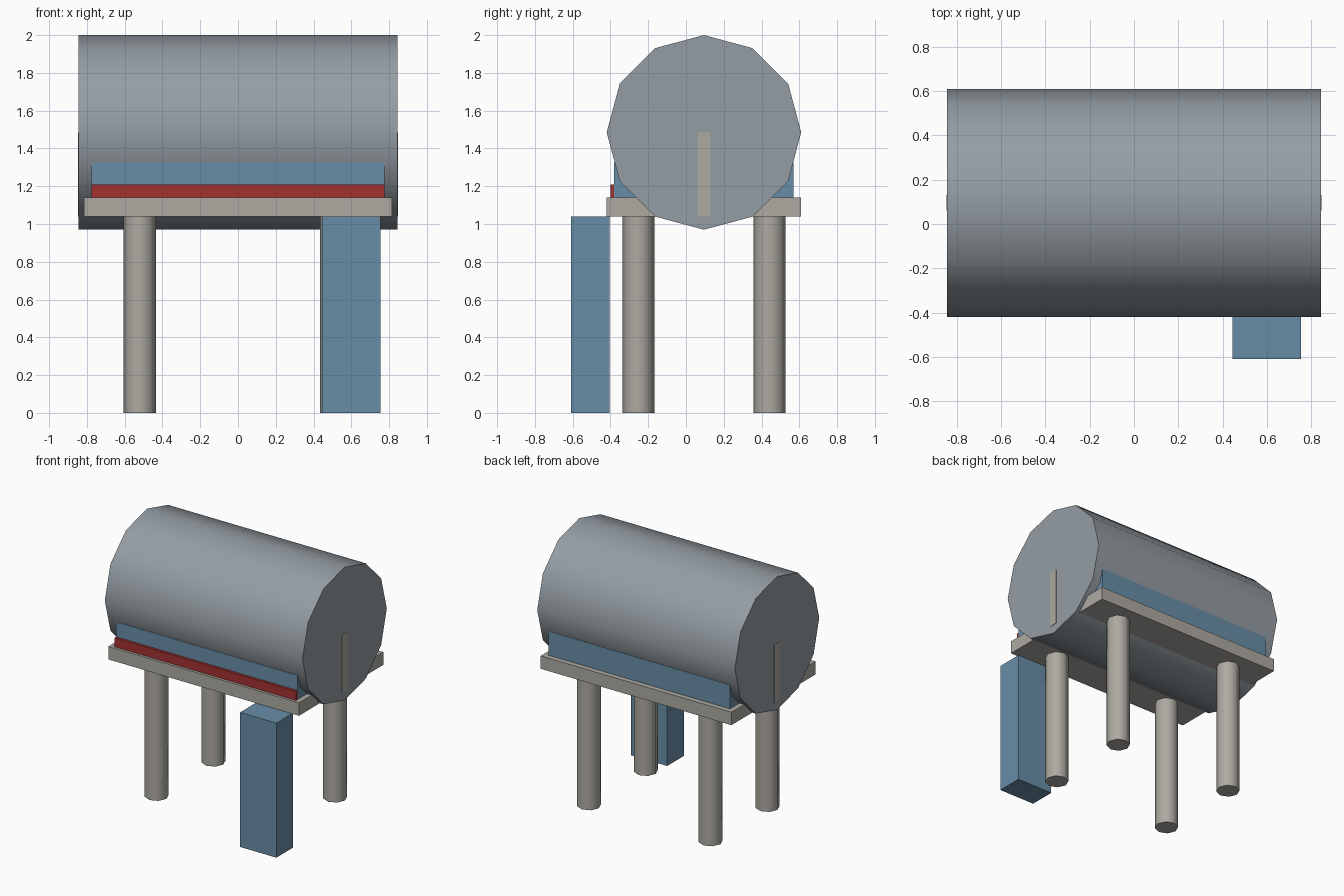
import bpy
import math

if "Cube" in bpy.data.objects:
    bpy.data.objects.remove(bpy.data.objects["Cube"])


def material(name, rgb):
    m = bpy.data.materials.new(name)
    m.diffuse_color = (*rgb, 1.0)
    m.use_nodes = True
    m.node_tree.nodes["Principled BSDF"].inputs["Base Color"].default_value = m.diffuse_color
    return m


STEEL = material("steel grey", (0.30, 0.34, 0.37))
STONE = material("warm grey", (0.42, 0.40, 0.36))
BLUE = material("dusty blue", (0.14, 0.27, 0.39))
RED = material("dark red", (0.36, 0.03, 0.03))
MID_Y = 0.095  # centre line of the tank and platform


def box(name, lo, hi, mat):
    """Box between two opposite corners."""
    bpy.ops.mesh.primitive_cube_add(size=1, location=[(a + b) / 2 for a, b in zip(lo, hi)])
    ob = bpy.context.object
    ob.name = name
    ob.scale = [b - a for a, b in zip(lo, hi)]
    bpy.ops.object.transform_apply(location=False, rotation=False, scale=True)
    ob.data.materials.append(mat)
    return ob


def cylinder(name, sides, radius, depth, loc, rot, mat, angle):
    bpy.ops.mesh.primitive_cylinder_add(vertices=sides, radius=radius, depth=depth,
                                        location=loc, rotation=rot)
    ob = bpy.context.object
    ob.name = name
    ob.data.materials.append(mat)
    bpy.ops.object.shade_smooth_by_angle(angle=math.radians(angle))
    return ob


# Horizontal twelve-sided tank
cylinder("tank", 12, 0.515, 1.69, (0, MID_Y, 1.485), (0, math.pi / 2, 0), STEEL, 40)

# Platform, cradle around the tank and front stripe
box("platform", (-0.815, -0.42, 1.04), (0.815, 0.61, 1.14), STONE)
box("cradle", (-0.775, -0.38, 1.14), (0.775, 0.57, 1.325), BLUE)
box("front_stripe", (-0.775, -0.40, 1.14), (0.775, -0.38, 1.21), RED)

# Narrow upright strip on each tank end
for side, s in (("left", -1), ("right", 1)):
    x0, x1 = sorted((s * 0.840, s * 0.847))
    box(f"end_strip_{side}", (x0, 0.06, 1.04), (x1, 0.13, 1.485), STONE)

# Four legs
for sx, xname in ((-1, "left"), (1, "right")):
    for sy, yname in ((-1, "front"), (1, "back")):
        cylinder(f"leg_{yname}_{xname}", 8, 0.085, 1.04,
                 (sx * 0.52, MID_Y + sy * 0.347, 0.52), (0, 0, 0), STONE, 50)

# Cabinet standing in front
box("cabinet", (0.445, -0.61, 0), (0.755, -0.405, 1.04), BLUE)
